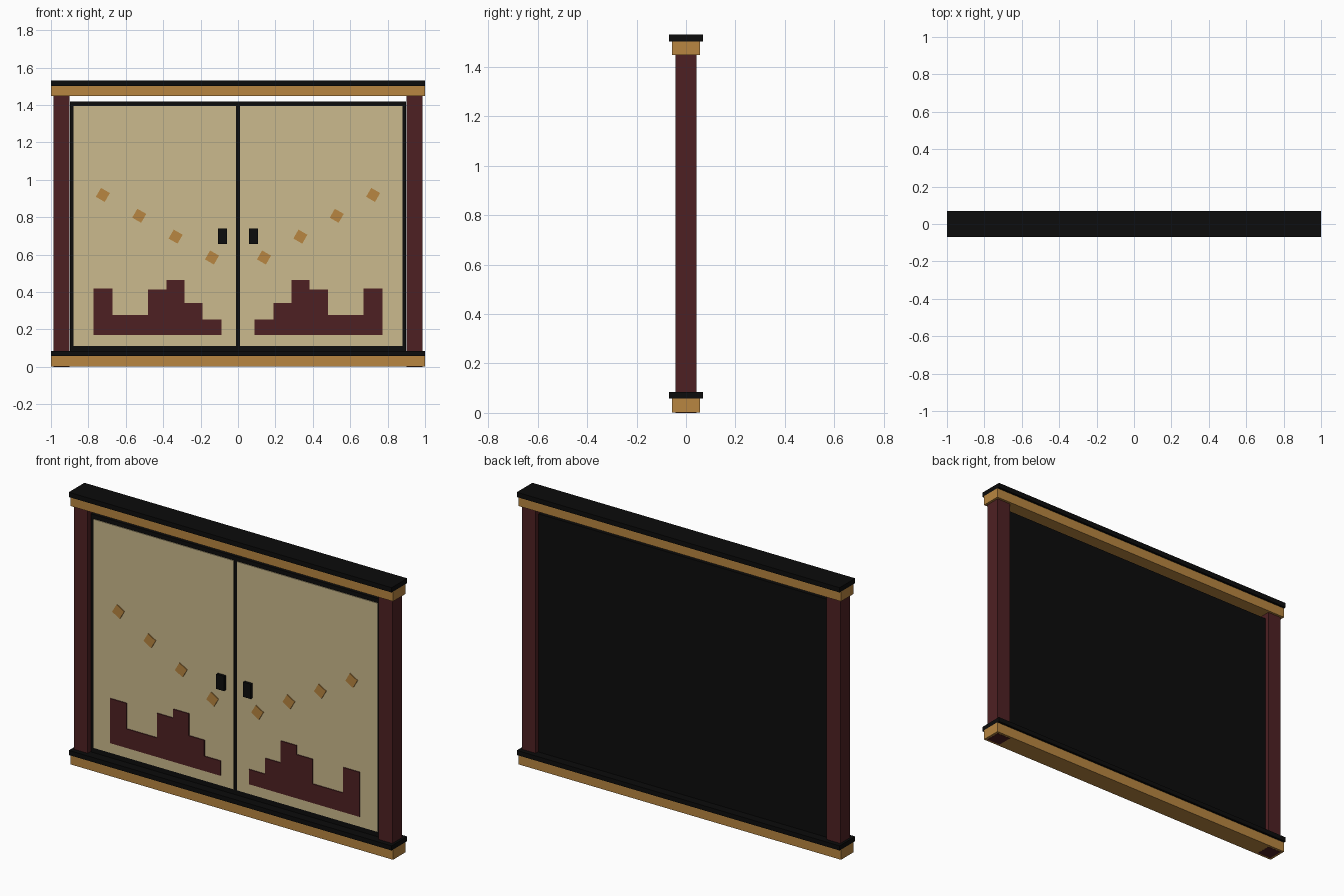
import bpy, bmesh, math
from mathutils import Matrix

cube = bpy.data.objects.get("Cube")
if cube:
    bpy.data.objects.remove(cube, do_unlink=True)


def material(name, rgb):
    mat = bpy.data.materials.new(name)
    mat.use_nodes = True
    mat.diffuse_color = (*rgb, 1)
    mat.node_tree.nodes["Principled BSDF"].inputs["Base Color"].default_value = (*rgb, 1)
    return mat


BLACK = material("black lacquer", (0.0035, 0.0035, 0.0035))
CREAM = material("cream paper", (0.597, 0.491, 0.266))
GOLD = material("golden wood", (0.479, 0.238, 0.052))
MAROON = material("dark red wood", (0.076, 0.0145, 0.0165))


def finish(name, bm, mat):
    bmesh.ops.recalc_face_normals(bm, faces=bm.faces)
    mesh = bpy.data.meshes.new(name)
    bm.to_mesh(mesh)
    bm.free()
    mesh.materials.append(mat)
    obj = bpy.data.objects.new(name, mesh)
    bpy.context.collection.objects.link(obj)
    return obj


def box(name, mat, x, y, z, tilt=0):
    """Box from (low, high) ranges, optionally tilted about its own y axis."""
    bm = bmesh.new()
    bmesh.ops.create_cube(bm, size=1)
    spans = [(a + b) / 2 for a, b in (x, y, z)], [b - a for a, b in (x, y, z)]
    bm.transform(Matrix.Translation(spans[0])
                 @ Matrix.Rotation(tilt, 4, "Y")
                 @ Matrix.Diagonal((*spans[1], 1)))
    return finish(name, bm, mat)


def slab(name, mat, outline, y_front, y_back):
    """Extrude an x-z outline along y."""
    bm = bmesh.new()
    face = bm.faces.new([bm.verts.new((x, y_front, z)) for x, z in outline])
    new = bmesh.ops.extrude_face_region(bm, geom=[face])["geom"]
    verts = [g for g in new if isinstance(g, bmesh.types.BMVert)]
    bmesh.ops.translate(bm, verts=verts, vec=(0, y_back - y_front, 0))
    return finish(name, bm, mat)


# Horizontal rails with their black caps
RAIL, CAP = (-0.056, 0.056), (-0.069, 0.069)
box("bottom_rail", GOLD, (-1, 1), RAIL, (0.001, 0.058))
box("bottom_cap", BLACK, (-1, 1), CAP, (0.058, 0.084))
box("top_rail", GOLD, (-1, 1), RAIL, (1.448, 1.503))
box("top_cap", BLACK, (-1, 1), CAP, (1.503, 1.53))

# Black backing panel that shows as the door frame
FRONT = -0.02
box("door_frame", BLACK, (-0.898, 0.898), (FRONT, 0.022), (0.08, 1.418))

# Stepped skyline: left edge of each step and its height
STEPS = [(0.088, 0.253), (0.189, 0.342), (0.285, 0.465),
         (0.383, 0.415), (0.481, 0.277), (0.671, 0.42)]
OUTER, BASE = 0.773, 0.17
ends = [x for x, _ in STEPS[1:]] + [OUTER]
skyline = [(STEPS[0][0], BASE)]
for (start, height), end in zip(STEPS, ends):
    skyline += [(start, height), (end, height)]
skyline.append((OUTER, BASE))

for side, label in ((1, "left"), (-1, "right")):
    def span(a, b):
        return tuple(sorted((side * a, side * b)))

    box(f"{label}_post", MAROON, span(0.902, 0.987), (-0.043, 0.043), (0, 1.46))
    box(f"{label}_door_paper", CREAM, span(0.011, 0.88), (FRONT - 0.004, FRONT + 0.004), (0.113, 1.394))
    box(f"{label}_handle", BLACK, span(0.059, 0.107), (FRONT - 0.02, FRONT), (0.656, 0.739))
    slab(f"{label}_skyline", MAROON, [(side * x, z) for x, z in skyline], FRONT - 0.009, FRONT)

    # Rising row of tilted gold squares
    for i in range(4):
        x, z, h = side * (0.139 + 0.1945 * i), 0.585 + 0.1115 * i, 0.0275
        box(f"{label}_gold_square_{i + 1}", GOLD, (x - h, x + h),
            (FRONT - 0.009, FRONT), (z - h, z + h), math.radians(30))
